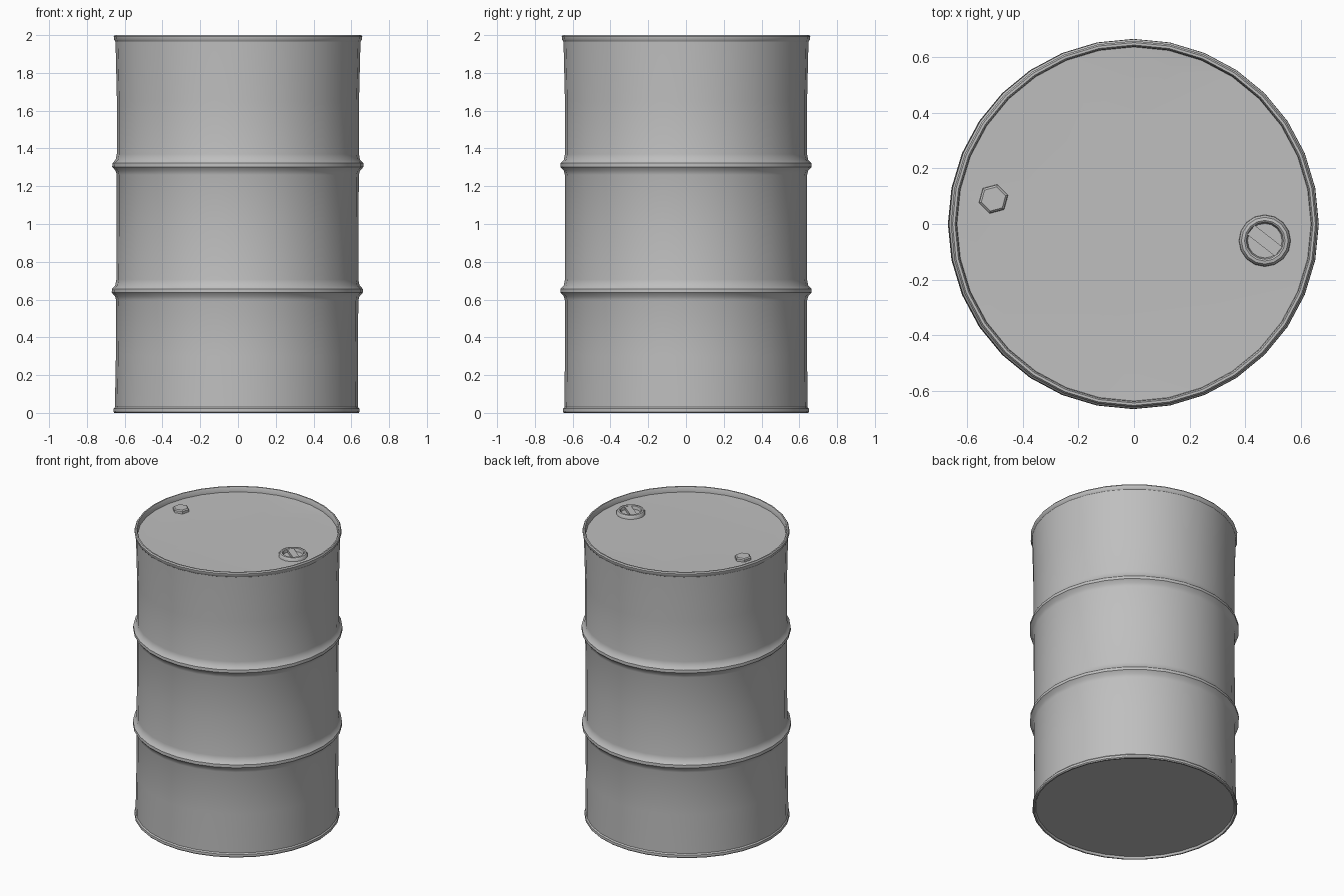
import bpy
import bmesh
from math import sin, cos, tau, radians
from mathutils import Vector
from mathutils.geometry import delaunay_2d_cdt

cube = bpy.data.objects.get("Cube")
if cube:
    bpy.data.objects.remove(cube, do_unlink=True)

SIDES = 32
LID_Z = 1.965
LID_R = 0.636

steel = bpy.data.materials.new("grey_steel")
steel.use_nodes = True
GREY = (0.52, 0.52, 0.52, 1)
steel.diffuse_color = GREY
steel.node_tree.nodes["Principled BSDF"].inputs["Base Color"].default_value = GREY


def finish(name, bm, angle=35):
    mesh = bpy.data.meshes.new(name)
    bm.to_mesh(mesh)
    bm.free()
    obj = bpy.data.objects.new(name, mesh)
    bpy.context.collection.objects.link(obj)
    mesh.materials.append(steel)
    bpy.ops.object.select_all(action='DESELECT')
    obj.select_set(True)
    bpy.context.view_layer.objects.active = obj
    bpy.ops.object.shade_smooth_by_angle(angle=radians(angle))
    return obj


def lathe(bm, profile, sides, phase=0, cap_top=False, cap_bottom=False):
    """Spin a (radius, z) profile, listed from the top inside to the bottom."""
    rings = [[bm.verts.new((r * cos(tau * i / sides + phase),
                            r * sin(tau * i / sides + phase), z))
              for i in range(sides)] for r, z in profile]
    for upper, lower in zip(rings, rings[1:]):
        for i in range(sides):
            j = (i + 1) % sides
            bm.faces.new((upper[i], lower[i], lower[j], upper[j]))
    if cap_top:
        bm.faces.new(rings[0])
    if cap_bottom:
        bm.faces.new(rings[-1][::-1])


def rib(z):
    """Rolled hoop pressed out of the wall."""
    return [(0.641, z + 0.06), (0.647, z + 0.03), (0.664, z + 0.012),
            (0.665, z - 0.008), (0.647, z - 0.028), (0.641, z - 0.05)]


# Drum shell: rolled rim, wall with two hoops, foot rim and recessed base
rim = [(LID_R, LID_Z), (0.638, 1.99), (0.643, 2.0), (0.652, 2.0),
       (0.658, 1.992), (0.657, 1.976), (0.649, 1.966)]
wall = [(0.647, 1.9), (0.641, 1.65)] + rib(1.31) + [(0.64, 0.98)] + rib(0.645)
foot = [(0.641, 0.3), (0.644, 0.03), (0.651, 0.022), (0.652, 0.006),
        (0.647, 0), (0.638, 0), (0.632, 0.015)]
bm = bmesh.new()
lathe(bm, rim + wall + foot, SIDES, cap_bottom=True)
# slight lean of the worn wall
for v in bm.verts:
    v.co.x -= 0.008 * (1 - v.co.z / 2) ** 2
finish("drum_shell", bm)

# Lid: a disc with two shallow dent creases
creases = [
    [(0.13, 0.55), (0, 0.49), (0, 0.335), (-0.17, 0.165), (-0.175, 0),
     (-0.115, -0.17), (-0.1, -0.32), (-0.055, -0.48), (-0.125, -0.61)],
    [(-0.62, -0.12), (-0.49, -0.135), (-0.34, 0), (-0.375, 0.16)],
]
points = [Vector((LID_R * cos(tau * i / SIDES), LID_R * sin(tau * i / SIDES)))
          for i in range(SIDES)]
edges = [(i, (i + 1) % SIDES) for i in range(SIDES)]
for line in creases:
    start = len(points)
    points += [Vector(p) for p in line]
    edges += [(k, k + 1) for k in range(start, len(points) - 1)]
flat, _, tris, *_ = delaunay_2d_cdt(points, edges, [], 0, 1e-5)
bm = bmesh.new()
verts = [bm.verts.new((p.x, p.y, LID_Z - (0.006 if p.length < 0.6 else 0)))
         for p in flat]
for tri in tris:
    face = bm.faces.new([verts[i] for i in tri])
    face.normal_update()
    if face.normal.z < 0:
        face.normal_flip()
finish("lid", bm)

# Small hexagonal vent plug
bm = bmesh.new()
lathe(bm, [(0.045, 0.02), (0.053, 0.013), (0.055, -0.015)], 6,
      phase=radians(15), cap_top=True)
finish("vent_plug", bm, 20).location = (-0.505, 0.09, LID_Z)

# Large filler plug: raised ring around a sunken floor
bm = bmesh.new()
lathe(bm, [(0.062, 0.0), (0.067, 0.02), (0.073, 0.024), (0.084, 0.022),
           (0.092, 0.012), (0.094, -0.015)], 16, cap_top=True)
finish("filler_plug", bm).location = (0.47, -0.06, LID_Z)

# Grip bar across the filler plug
bm = bmesh.new()
bmesh.ops.create_cube(bm, size=1)
bmesh.ops.scale(bm, vec=(0.126, 0.043, 0.024), verts=bm.verts)
bar = finish("filler_grip_bar", bm)
bar.location = (0.47, -0.06, LID_Z + 0.007)
bar.rotation_euler.z = radians(-38)
